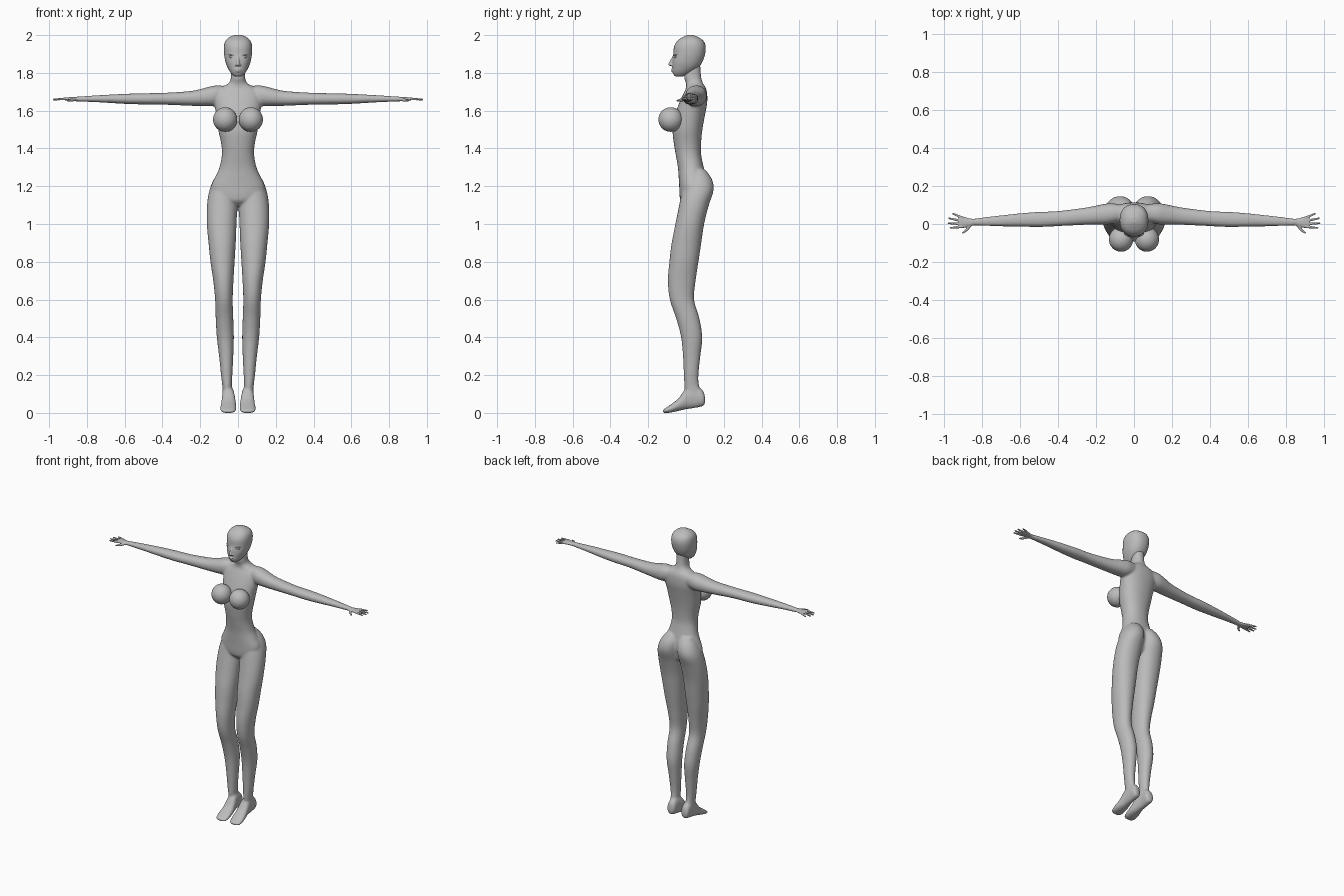
import bpy, bmesh, math
from mathutils import Vector, Matrix

skin = bpy.data.materials.new("plain grey")
skin.diffuse_color = (0.5, 0.5, 0.5, 1)


def catmull(stations, sub=4):
    """Smooth the list of section tuples."""
    out = []
    for i in range(len(stations) - 1):
        p = [stations[max(0, min(len(stations) - 1, i + k))] for k in (-1, 0, 1, 2)]
        for j in range(sub):
            t = j / sub
            out.append([0.5 * (2 * b + (c - a) * t + (2 * a - 5 * b + 4 * c - d) * t * t
                               + (3 * b - a - 3 * c + d) * t ** 3) for a, b, c, d in zip(*p)])
    out.append(list(stations[-1]))
    return out


def loft(bm, stations, axis, side=1, power=2.2, n=40):
    """Closed loft; each station = position on axis, then low/high bounds of the two other axes."""
    others = [k for k in (0, 1, 2) if k != axis]
    rings = []
    for pos, a0, a1, b0, b1 in catmull(stations):
        ring = []
        for i in range(n):
            t = 2 * math.pi * i / n
            c, s = math.cos(t), math.sin(t)
            v = [0, 0, 0]
            v[axis] = pos
            v[others[0]] = (a0 + a1) / 2 + (a1 - a0) / 2 * math.copysign(abs(c) ** (2 / power), c)
            v[others[1]] = (b0 + b1) / 2 + (b1 - b0) / 2 * math.copysign(abs(s) ** (2 / power), s)
            v[0] *= side
            ring.append(bm.verts.new(v))
        rings.append(ring)
    for r, q in zip(rings, rings[1:]):
        for i in range(n):
            bm.faces.new((r[i], r[(i + 1) % n], q[(i + 1) % n], q[i]))
    bm.faces.new(rings[0])
    bm.faces.new(rings[-1])


def ball(bm, centre, radii, rot=None):
    m = Matrix.Translation(centre) @ (rot or Matrix()) @ Matrix.Diagonal((*radii, 1))
    bmesh.ops.create_uvsphere(bm, u_segments=32, v_segments=20, radius=1, matrix=m)


def finger(bm, a, b, r0, r1):
    """Tapered rod with rounded ends."""
    a, b = Vector(a), Vector(b)
    rot = (b - a).to_track_quat('Z', 'Y').to_matrix().to_4x4()
    bmesh.ops.create_cone(bm, cap_ends=True, segments=14, radius1=r0, radius2=r1,
                          depth=(b - a).length, matrix=Matrix.Translation((a + b) / 2) @ rot)
    ball(bm, a, (r0,) * 3)
    ball(bm, b, (r1,) * 3)


def finish(bm, name, voxel=None, smooth=0):
    bmesh.ops.recalc_face_normals(bm, faces=bm.faces)
    for f in bm.faces:
        f.smooth = True
    me = bpy.data.meshes.new(name)
    bm.to_mesh(me)
    bm.free()
    me.materials.append(skin)
    ob = bpy.data.objects.new(name, me)
    bpy.context.collection.objects.link(ob)
    if voxel:
        m = ob.modifiers.new("blend", 'REMESH')
        m.mode = 'VOXEL'
        m.voxel_size = voxel
        m.use_smooth_shade = True
        s = ob.modifiers.new("soften", 'SMOOTH')
        s.factor = 0.5
        s.iterations = smooth
    return ob


# Torso and neck: z, half width, front y, back y
torso = [(1.095, .04, .0, .06), (1.12, .10, -.027, .09), (1.15, .135, -.034, .10),
         (1.2, .142, -.036, .11), (1.25, .12, -.039, .105), (1.3, .098, -.043, .094),
         (1.37, .085, -.055, .08), (1.43, .09, -.065, .08), (1.5, .105, -.071, .087),
         (1.58, .116, -.057, .101), (1.64, .125, -.036, .112), (1.69, .125, -.014, .112),
         (1.72, .095, .0, .105), (1.745, .05, .0, .09), (1.78, .037, -.01, .08), (1.85, .036, .0, .075)]
# Leg: z, inner x, outer x, front y, back y
leg = [(.09, .03, .083, .0, .09), (.14, .032, .083, -.009, .07), (.2, .03, .09, -.011, .066),
       (.3, .025, .1, -.016, .076), (.4, .022, .112, -.026, .086), (.5, .025, .118, -.052, .071),
       (.6, .028, .121, -.086, .043), (.7, .024, .131, -.096, .051), (.8, .018, .146, -.088, .066),
       (.9, .012, .156, -.076, .081), (1.0, .008, .165, -.056, .096), (1.1, .003, .164, -.036, .121),
       (1.18, .0, .151, -.02, .146), (1.24, .0, .126, .0, .136), (1.29, .015, .09, .03, .1)]
# Foot: y, inner x, outer x, bottom z, top z
foot = [(.101, .045, .068, .05, .08), (.088, .025, .08, .035, .12), (.04, .022, .083, .025, .15),
        (.0, .016, .085, .019, .13), (-.04, .01, .09, .01, .077), (-.08, .009, .095, .002, .045),
        (-.11, .014, .09, -.001, .024), (-.124, .03, .072, .002, .014)]
# Arm: x, front y, back y, bottom z, top z
arm = [(.05, .02, .1, 1.645, 1.73), (.12, .0, .109, 1.625, 1.733), (.17, -.004, .103, 1.624, 1.722),
       (.25, -.004, .087, 1.626, 1.704), (.4, -.011, .068, 1.632, 1.694), (.5, -.016, .064, 1.633, 1.692),
       (.6, -.014, .056, 1.636, 1.689), (.75, -.011, .04, 1.645, 1.681), (.84, -.008, .029, 1.648, 1.675),
       (.865, -.009, .028, 1.65, 1.673)]
bm = bmesh.new()
loft(bm, [(z, -w, w, f, b) for z, w, f, b in torso], 2)
for s in (1, -1):
    loft(bm, leg, 2, s, 2.1)
    loft(bm, foot, 1, s)
    loft(bm, arm, 0, s)
finish(bm, "body", 0.006, 8)

# Breasts
for s, side in ((1, "left"), (-1, "right")):
    bm = bmesh.new()
    ball(bm, (.068 * s, -.081, 1.553), (.064, .065, .065))
    finish(bm, side + "_breast")

# Hands: palm, four spread fingers and thumb
palm = [(.84, -.007, .027, 1.65, 1.673), (.865, -.012, .029, 1.651, 1.672),
        (.895, -.02, .038, 1.653, 1.671), (.915, -.019, .038, 1.655, 1.67), (.925, -.012, .03, 1.658, 1.668)]
for s, side in ((1, "left"), (-1, "right")):
    bm = bmesh.new()
    loft(bm, palm, 0, s)
    for y0, x1, y1 in ((.033, .952, .054), (.016, .974, .03), (.0, .977, .004), (-.014, .966, -.021)):
        finger(bm, (.905 * s, y0, 1.663), (x1 * s, y1, 1.659), .0075, .0045)
    finger(bm, (.862 * s, -.004, 1.66), (.88 * s, -.03, 1.656), .0095, .0075)
    finger(bm, (.88 * s, -.03, 1.656), (.9 * s, -.046, 1.653), .0075, .0045)
    finish(bm, side + "_hand", 0.0022, 3)

# Head: z, half width, front y, back y
head = [(1.78, .014, -.05, -.02), (1.787, .026, -.063, .0), (1.805, .042, -.071, .035),
        (1.83, .056, -.073, .068), (1.86, .067, -.073, .088), (1.9, .074, -.067, .101),
        (1.94, .075, -.063, .104), (1.97, .066, -.046, .092), (1.99, .044, -.017, .064),
        (2.001, .015, .008, .035)]
bm = bmesh.new()
loft(bm, [(z, -w, w, f, b) for z, w, f, b in head], 2, 1, 2.25)
finger(bm, (0, -.066, 1.885), (0, -.084, 1.846), .006, .0095)      # nose
for s in (1, -1):
    ball(bm, (.009 * s, -.076, 1.842), (.007, .008, .006))          # nostril
ball(bm, (0, -.071, 1.818), (.018, .0085, .0045))                   # upper lip
ball(bm, (0, -.070, 1.809), (.015, .0085, .005))                    # lower lip
finish(bm, "head", 0.0035, 4)

# Almond eyes and brow ridges
for s, side in ((1, "left"), (-1, "right")):
    bm = bmesh.new()
    ball(bm, (.034 * s, -.051, 1.884), (.016, .013, .0075),
         Matrix.Rotation(-.12 * s, 4, 'Y') @ Matrix.Rotation(.35 * s, 4, 'Z'))
    finish(bm, side + "_eye")
    bm = bmesh.new()
    ball(bm, (.034 * s, -.052, 1.894), (.019, .013, .0025),
         Matrix.Rotation(-.15 * s, 4, 'Y') @ Matrix.Rotation(.35 * s, 4, 'Z'))
    finish(bm, side + "_eyelid")
